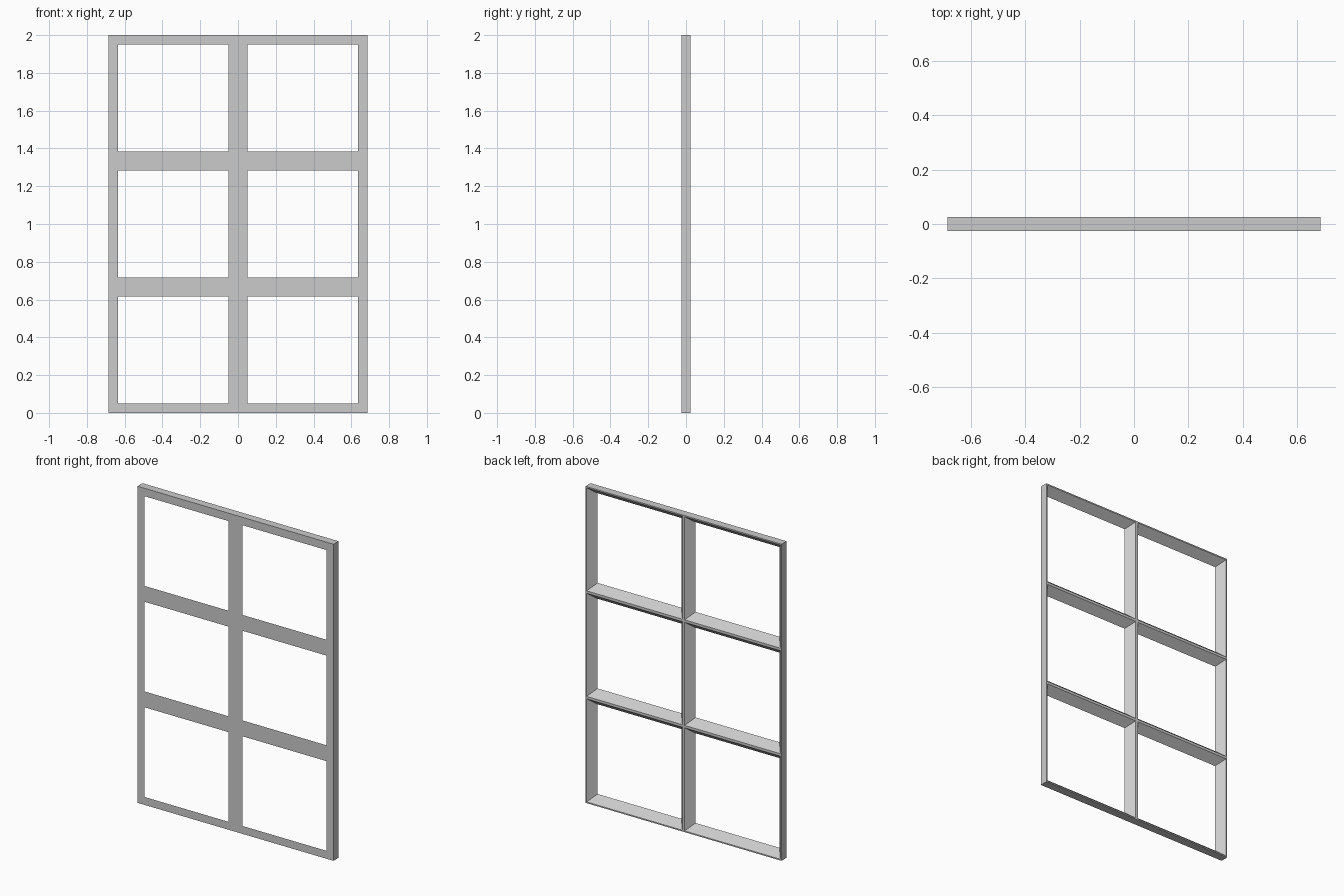
import bpy
import bmesh

cube = bpy.data.objects.get("Cube")
if cube:
    bpy.data.objects.remove(cube)

WIDTH, HEIGHT, DEPTH = 1.37, 2.0, 0.05
COLUMNS, ROWS = 2, 3
FRONT_RIM, BACK_RIM = 0.05, 0.008   # bar half-widths, tapering to the back

grey = bpy.data.materials.new("frame grey")
grey.use_nodes = True
colour = (0.6, 0.6, 0.6, 1)
grey.diffuse_color = colour
grey.node_tree.nodes["Principled BSDF"].inputs["Base Color"].default_value = colour

bm = bmesh.new()
cell_w, cell_h = WIDTH / COLUMNS, HEIGHT / ROWS


def loop(x, z, y, inset):
    """Rectangle of vertices around one pane, shrunk by inset."""
    a, b = cell_w / 2 - inset, cell_h / 2 - inset
    return [bm.verts.new((x + i * a, y, z + j * b))
            for i, j in ((-1, -1), (1, -1), (1, 1), (-1, 1))]


# Each pane surround: front rim, splayed reveal, narrow back rim
for col in range(COLUMNS):
    for row in range(ROWS):
        x = (col + 0.5) * cell_w - WIDTH / 2
        z = (row + 0.5) * cell_h
        loops = [loop(x, z, -DEPTH / 2, 0), loop(x, z, -DEPTH / 2, FRONT_RIM),
                 loop(x, z, DEPTH / 2, BACK_RIM), loop(x, z, DEPTH / 2, 0)]
        for p, q in zip(loops, loops[1:]):
            for k in range(4):
                n = (k + 1) % 4
                bm.faces.new((p[k], p[n], q[n], q[k]))

# Join the surrounds and close the outer edge of the frame
bmesh.ops.remove_doubles(bm, verts=bm.verts, dist=0.0001)
bmesh.ops.bridge_loops(bm, edges=[e for e in bm.edges if e.is_boundary])
bmesh.ops.recalc_face_normals(bm, faces=bm.faces)

mesh = bpy.data.meshes.new("window_frame")
bm.to_mesh(mesh)
bm.free()
mesh.materials.append(grey)
frame = bpy.data.objects.new("window_frame", mesh)
bpy.context.collection.objects.link(frame)
